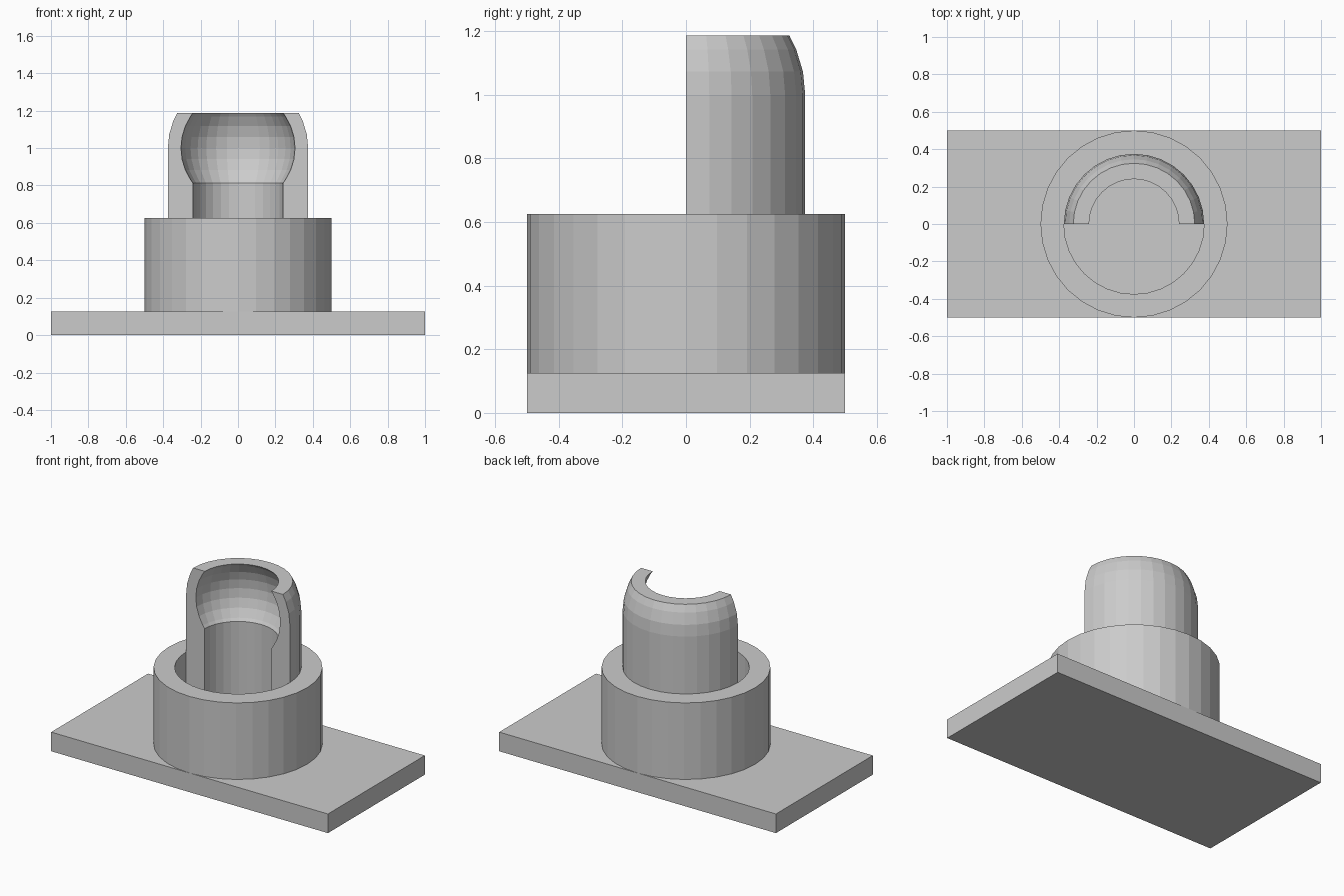
import bpy, bmesh, math

if "Cube" in bpy.data.objects:
    bpy.data.objects.remove(bpy.data.objects["Cube"])

SEGMENTS = 32              # sides of a full turn
STEP = 2 * math.pi / SEGMENTS
BASE_TOP, COLLAR_TOP = 0.125, 0.625
BALL_Z, CUT = 1.0, 0.1875  # socket centre height and cut distance above/below it

grey = bpy.data.materials.new("light grey")
grey.diffuse_color = (0.6, 0.6, 0.6, 1)
grey.use_nodes = True
grey.node_tree.nodes["Principled BSDF"].inputs["Base Color"].default_value = grey.diffuse_color


def finish(bm, name):
    bmesh.ops.recalc_face_normals(bm, faces=bm.faces)
    mesh = bpy.data.meshes.new(name)
    bm.to_mesh(mesh)
    bm.free()
    mesh.materials.append(grey)
    obj = bpy.data.objects.new(name, mesh)
    bpy.context.collection.objects.link(obj)
    return obj


def lathe(name, profile, steps):
    """Turn a closed (radius, z) profile about z, starting at +x."""
    full = steps == SEGMENTS
    bm = bmesh.new()
    rings = [[bm.verts.new((r * math.cos(i * STEP), r * math.sin(i * STEP), z))
              for r, z in profile] for i in range(steps if full else steps + 1)]
    n = len(profile)
    for i in range(steps):
        a, b = rings[i], rings[(i + 1) % len(rings)]
        for j in range(n):
            k = (j + 1) % n
            bm.faces.new((a[j], b[j], b[k], a[k]))
    if not full:           # flat cut ends
        bm.faces.new(rings[0])
        bm.faces.new(rings[-1])
    return finish(bm, name)


def arc(radius, low, high):
    """Sphere outline points from height low to high, at even angles."""
    angles = [i * STEP for i in range(-8, 9)
              if low < radius * math.sin(i * STEP) < high]
    angles = [math.asin(low / radius)] + angles + [math.asin(high / radius)]
    return [(radius * math.cos(a), BALL_Z + radius * math.sin(a)) for a in angles]


# Base plate
bm = bmesh.new()
bmesh.ops.create_cube(bm, size=1)
for v in bm.verts:
    v.co.x *= 2
    v.co.z = (v.co.z + 0.5) * BASE_TOP
finish(bm, "base_plate")

# Round collar with an open well
lathe("collar", [(0.375, BASE_TOP), (0.5, BASE_TOP),
                 (0.5, COLLAR_TOP), (0.375, COLLAR_TOP)], SEGMENTS)

# Rear half of the socket post: domed outside, ball cavity over a bore inside
outer = [(0.375, BASE_TOP)] + arc(0.375, 0, CUT)
cavity = arc(0.305, -CUT, CUT)
bore = (cavity[0][0], BASE_TOP)
lathe("half_socket", outer + cavity[::-1] + [bore], SEGMENTS // 2)
